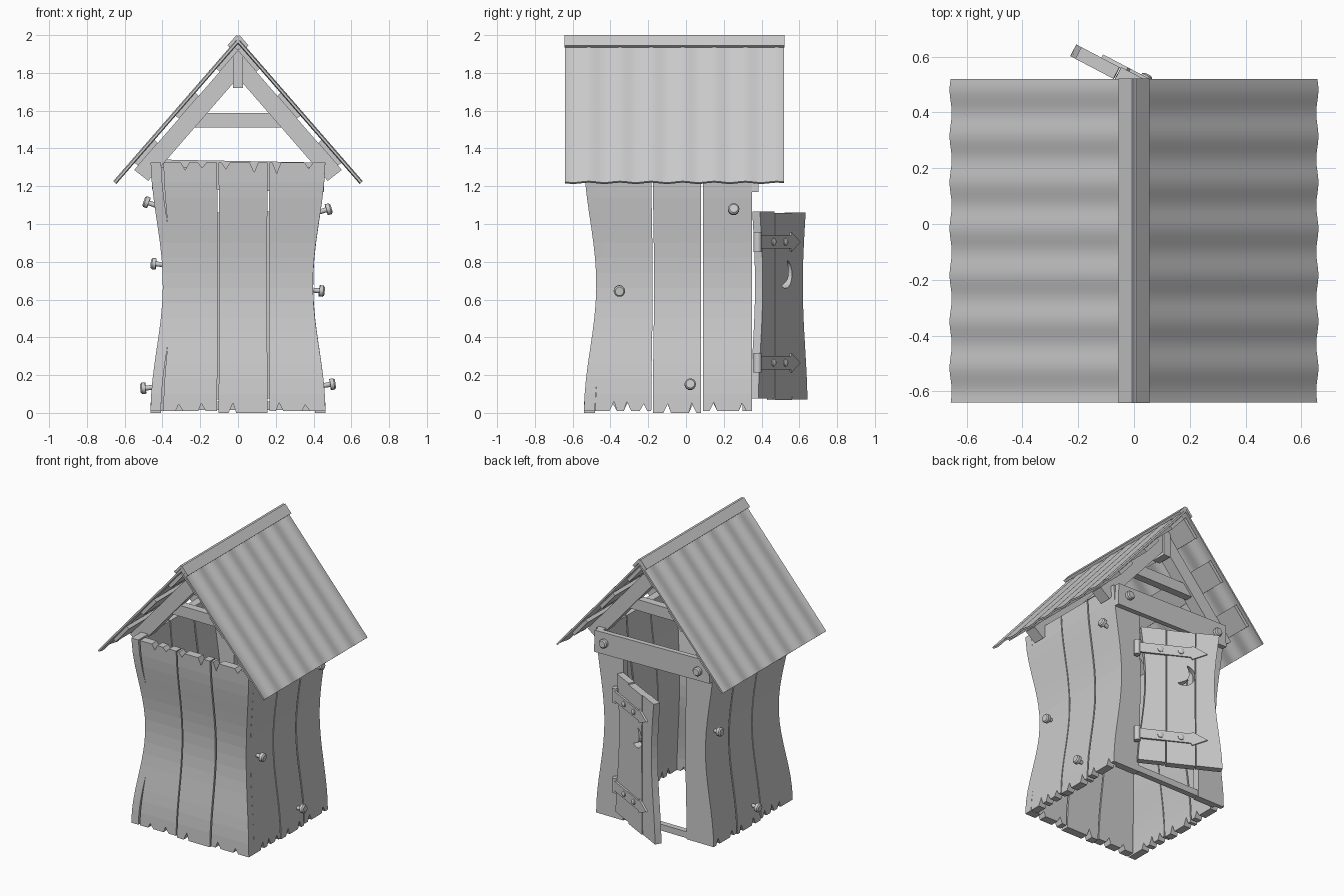
import bpy, bmesh, random
from math import sin, cos, pi, radians
from mathutils import Vector, Matrix

if "Cube" in bpy.data.objects:
    bpy.data.objects.remove(bpy.data.objects["Cube"])

random.seed(4)


def finish(name, bm, smooth=False):
    bmesh.ops.recalc_face_normals(bm, faces=bm.faces)
    me = bpy.data.meshes.new(name)
    bm.to_mesh(me)
    bm.free()
    ob = bpy.data.objects.new(name, me)
    bpy.context.collection.objects.link(ob)
    if smooth:
        bpy.context.view_layer.objects.active = ob
        ob.select_set(True)
        bpy.ops.object.shade_smooth_by_angle(angle=radians(35))
        ob.select_set(False)
    return ob


def solid(name, outline, w0, w1, place, cuts=(), smooth=False):
    """Extrude a 2D outline from depth w0 to w1, then bend it into position."""
    bm = bmesh.new()
    bm.faces.new([bm.verts.new((u, v, w0)) for u, v in outline])
    for c in cuts:
        bmesh.ops.bisect_plane(bm, geom=bm.verts[:] + bm.edges[:] + bm.faces[:],
                               plane_co=(0, c, 0), plane_no=(0, 1, 0))
    ext = bmesh.ops.extrude_face_region(bm, geom=bm.faces[:])["geom"]
    for e in ext:
        if isinstance(e, bmesh.types.BMVert):
            e.co.z = w1
    for v in bm.verts:
        v.co = place(*v.co)
    return finish(name, bm, smooth)


def rect(u0, u1, v0, v1):
    return [(u0, v0), (u1, v0), (u1, v1), (u0, v1)]


def notched(u0, u1, v0, v1, low=(), high=()):
    """Plank outline with V-shaped splits in its bottom and top ends."""
    pts = [(u0, v0)]
    for c in low:
        h = random.uniform(.03, .055)
        pts += [(c - .02, v0), (c + random.uniform(-.006, .006), v0 + h), (c + .02, v0)]
    pts += [(u1, v0), (u1, v1)]
    for c in reversed(high):
        h = random.uniform(.025, .06)
        pts += [(c + .022, v1), (c, v1 - h), (c - .022, v1)]
    return pts + [(u0, v1)]


def cylinder(bm, base, axis, r, length, seg=16, r2=None):
    axis = Vector(axis).normalized()
    m = Matrix.Translation(Vector(base) + axis * length / 2) @ axis.to_track_quat('Z', 'Y').to_matrix().to_4x4()
    bmesh.ops.create_cone(bm, cap_ends=True, segments=seg, radius1=r,
                          radius2=r if r2 is None else r2, depth=length, matrix=m)


def nail(name, base, axis, shaft=.05, r=.03):
    bm = bmesh.new()
    a = Vector(axis).normalized()
    b = Vector(base)
    cylinder(bm, b - a * .03, a, .013, shaft + .04)
    cylinder(bm, b + a * shaft, a, r, .02)
    cylinder(bm, b + a * (shaft + .02), a, r, .008, r2=r * .75)
    finish(name, bm, True)


# Waisted wall shape
def inset(z):
    return .065 * (1 + cos(pi * (z - .68) / .68)) / 2


def bend_x(x, z):
    return x - inset(z) * (x / .46) ** 3


def front(u, z, w):
    return Vector((bend_x(u, z), -.54 + inset(z) + w, z))


def side(sx):
    return lambda u, z, w: Vector((sx * (.463 - inset(z) - w),
                                   u + inset(z) * (max(0, -u) / .54) ** 2, z))


def back(u, z, w):
    return Vector((bend_x(u, z), .35 - w, z))


CUTS = [.1 + .08 * i for i in range(15)]

# Front wall planks
for u0, u1, z0, low, high in [
        (-.395, -.11, .01, (-.31, -.19), (-.28, -.19)),
        (-.102, .156, 0, (-.03,), (-.065, .085)),
        (.166, .463, .01, (.22, .36), (.205, .375))]:
    solid("front_wall_plank", notched(u0, u1, z0, 1.325, low, high), 0, .058, front, CUTS)

# Side wall planks
for nm, sx, start in (("right", 1, -.48), ("left", -1, -.54)):
    for u0, u1, z0, low in [(start, -.184, .01, (-.385, -.31, -.225)),
                            (-.176, .08, 0, (-.1, .035)),
                            (.09, .35, .01, (.145, .3))]:
        solid(nm + "_wall_plank", notched(u0, u1, z0, 1.325, low), 0, .055, side(sx), CUTS)

# Door frame: posts, sill and lintel
for s in (-1, 1):
    solid("door_post", rect(*sorted((s * .25, s * .41)), .01, 1.3), 0, .05, back, CUTS)
solid("door_sill", rect(-.26, .26, .015, .06), .005, .045, back)
solid("lintel", [(-.455, 1.185), (.455, 1.17), (.45, 1.325), (-.45, 1.342)], -.035, 0,
      lambda u, z, w: Vector((u, .35 - w, z)))
for x in (-.37, .37):
    nail("lintel_bolt", (x, .385, 1.255), (0, 1, .05), .005)

# Loose nails in the side walls
for sx, y, z, tilt in [(1, .25, 1.065, .3), (1, -.355, .65, -.1), (1, .02, .145, .15),
                       (-1, -.35, 1.1, .35), (-1, .25, .785, .1), (-1, -.1, .135, -.1)]:
    nail("wall_nail", (sx * (.46 - inset(z)), y, z), (sx, .05, tilt), .035)

# Open door, hinged on the +x post
ang = radians(27.7)
D = Vector((-cos(ang), sin(ang), 0))
N = Vector((sin(ang), cos(ang), 0))


def door(u, z, w):
    u -= (inset(z) - .01) * ((u - .27) / .27) ** 3 * .8
    return Vector((.26, .345, z)) + D * u + N * w


planks = []
for u0, u1, z0, z1, t in [(.0, .176, .075, 1.065, .046), (.182, .372, .068, 1.058, .05),
                          (.378, .545, .072, 1.062, .047)]:
    planks.append(solid("door_plank", rect(u0, u1, z0, z1), 0, t, door, CUTS[:12]))

# Crescent window cut through the door
R, mu, mz = .075, .297, .735
tilt = radians(-25)
arc = [(R * cos(a), R * sin(a)) for a in [radians(-100 + 200 * i / 20) for i in range(21)]]
tip = arc[-1]
inner = [(tip[0] + .047 * cos(pi * f / 2 - pi / 2 * 1) * 1.0, tip[1] * (1 - 2 * i / 16))
         for i in range(1, 16) for f in [2 * i / 16]]
moon = [(mu + x * cos(tilt) - y * sin(tilt), mz + x * sin(tilt) + y * cos(tilt)) for x, y in arc + inner]
cutter = solid("moon_cutter", moon, -.05, .1, door)
cutter.hide_render = True
cutter.hide_set(True)
for p in planks[1:2]:
    mod = p.modifiers.new("moon", 'BOOLEAN')
    mod.operation = 'DIFFERENCE'
    mod.solver = 'EXACT'
    mod.object = cutter

# Strap hinges
flat = lambda u, z, w: Vector((.26, .345, z)) + D * u + N * w
for hz in (.905, .265):
    strap = [(-.01, -.035), (.34, -.035), (.35, -.05), (.45, 0), (.35, .05), (.34, .035), (-.01, .035)]
    solid("hinge_strap", [(u, hz + v) for u, v in strap], .045, .06, flat)
    bm = bmesh.new()
    cylinder(bm, flat(-.012, hz - .052, .045), (0, 0, 1), .021, .104)
    finish("hinge_barrel", bm, True)
    for u in (.14, .275):
        bm = bmesh.new()
        cylinder(bm, flat(u, hz, .058), N, .02, .008)
        cylinder(bm, flat(u, hz, .066), N, .02, .006, r2=.011)
        finish("hinge_rivet", bm, True)

# Roof: slope coordinates are distance from the ridge and depth below the sheet
Y0, Y1 = -.64, .52
SL = radians(49)


def slope(sx):
    return lambda d, off, y: Vector((sx * (d * cos(SL) - off * sin(SL)), y,
                                     1.988 - d * sin(SL) - off * cos(SL)))


for nm, sx in (("right", 1), ("left", -1)):
    place = slope(sx)
    # corrugated sheet
    bm = bmesh.new()
    rows = []
    n = 84
    for i in range(n + 1):
        y = Y0 + (Y1 - Y0) * i / n
        o = .006 + .005 * sin(2 * pi * (y - Y0) / .166)
        rows.append([bm.verts.new(place(d, off, y)) for d, off in
                     ((0, o), (1.008, o), (1.008, o + .012), (0, o + .012))])
    for a, b in zip(rows, rows[1:]):
        for k in range(4):
            bm.faces.new((a[k], a[(k + 1) % 4], b[(k + 1) % 4], b[k]))
    bm.faces.new(rows[0])
    bm.faces.new(rows[-1])
    finish(nm + "_roof_sheet", bm, True)
    # battens below the sheet, ridge board above it
    for d0, d1 in ((.05, .2), (.37, .53), (.7, .86)):
        solid(nm + "_batten", rect(d0, d1, .022, .046), Y0 + .02, Y1 - .02, place)
    solid(nm + "_ridge_board", rect(-.005, .068, -.014, .004), Y0 - .002, Y1 + .002, place)
    # rafters
    for y in (-.43, .235):
        solid(nm + "_rafter", [(.05, .046), (.89, .046), (.885, .14), (.13, .14)], y, y + .085, place)

# Truss king posts and collar ties
for y in (-.43, .235):
    at = lambda u, v, w: Vector((u, w, v))
    solid("king_post", [(-.027, 1.72), (.027, 1.72), (.027, 1.94), (0, 1.975), (-.027, 1.94)],
          y - .012, y + .097, at)
    solid("collar_tie", [(-.24, 1.51), (.24, 1.51), (.18, 1.588), (-.18, 1.588)], y + .015, y + .07, at)
